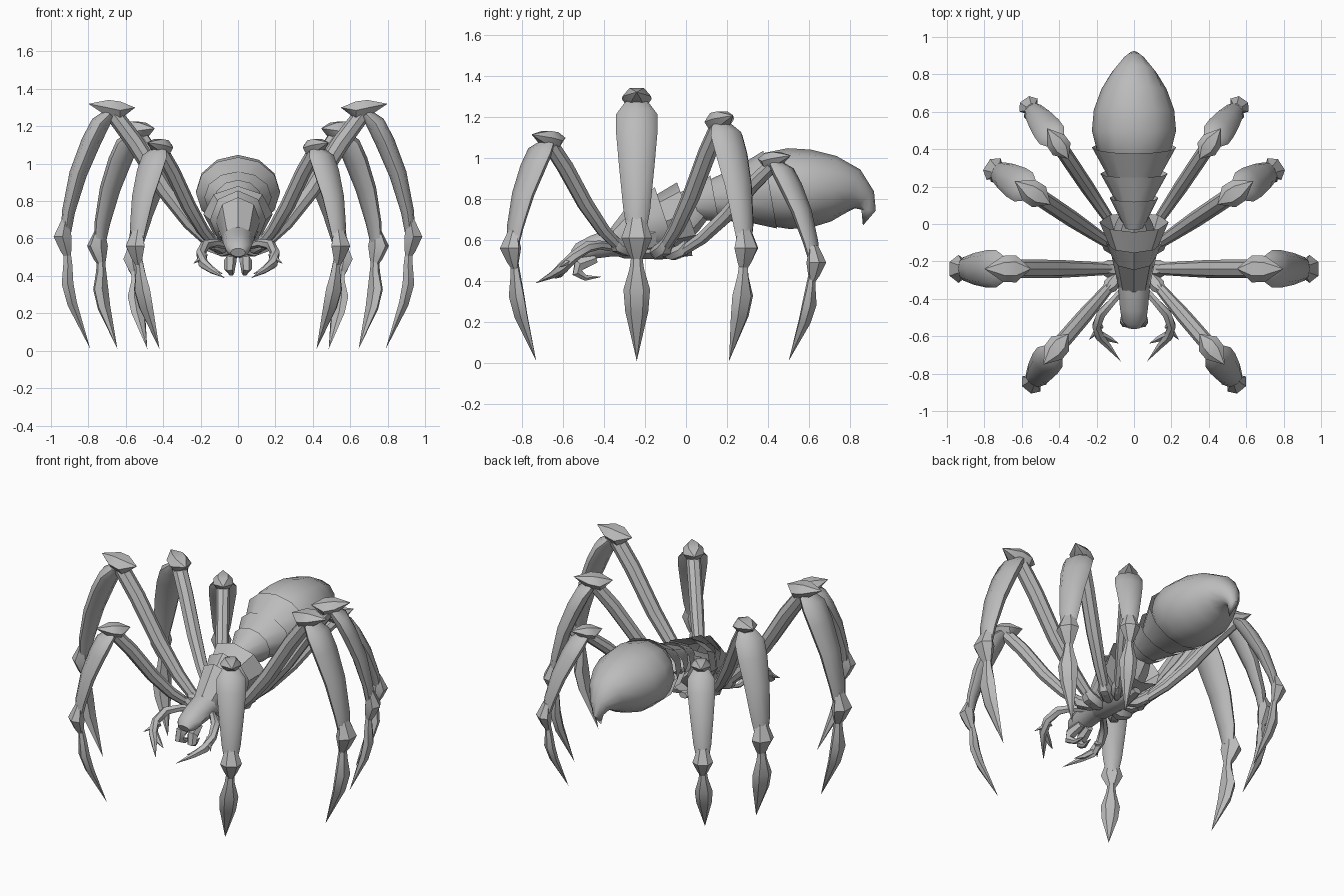
import bpy, bmesh, math
from mathutils import Vector as V

if "Cube" in bpy.data.objects:
    bpy.data.objects.remove(bpy.data.objects["Cube"])

grey = bpy.data.materials.new("chitin_grey")
grey.diffuse_color = (0.5, 0.5, 0.5, 1)
grey.use_nodes = True
grey.node_tree.nodes["Principled BSDF"].inputs["Base Color"].default_value = grey.diffuse_color
X, Z = V((1, 0, 0)), V((0, 0, 1))


def tube(name, stations, side=X, n=8, mirror=False, caps=True, sharp=42):
    """Loft elliptical rings; station = (point, half width, half thickness)."""
    pts = [V(s[0]) for s in stations]
    bm = bmesh.new()
    rings = []
    for i, (p, a, b) in enumerate(stations):
        t = (pts[min(i + 1, len(pts) - 1)] - pts[max(i - 1, 0)]).normalized()
        nrm = t.cross(side).normalized()
        s = nrm.cross(t)
        ring = []
        for k in range(n):
            w = 2 * math.pi * k / n
            ring.append(bm.verts.new(pts[i] + s * a * math.cos(w) + nrm * b * math.sin(w)))
        rings.append(ring)
    for r0, r1 in zip(rings, rings[1:]):
        for k in range(n):
            j = (k + 1) % n
            bm.faces.new((r0[k], r0[j], r1[j], r1[k]))
    if caps:
        bm.faces.new(rings[0])
        bm.faces.new(rings[-1])
    bmesh.ops.remove_doubles(bm, verts=bm.verts, dist=0.0005)
    bmesh.ops.recalc_face_normals(bm, faces=bm.faces)
    for f in bm.faces:
        f.smooth = True
    for e in bm.edges:
        e.smooth = e.calc_face_angle(0) < math.radians(sharp)
    me = bpy.data.meshes.new(name)
    bm.to_mesh(me)
    bm.free()
    me.materials.append(grey)
    ob = bpy.data.objects.new(name, me)
    bpy.context.collection.objects.link(ob)
    if mirror:
        ob.modifiers.new("mirror", 'MIRROR').use_clip = False
    return ob


def body(name, rows, **kw):
    """Body piece along y; row = (y, z centre, half width, half height)."""
    return tube(name, [((0, y, z), a, b) for y, z, a, b in rows], **kw)


def leg(label, hip, knee, ankle, tip, s):
    hip, knee, ankle, tip = V(hip), V(knee), V(ankle), V(tip)
    d = V((ankle.x - hip.x, ankle.y - hip.y, 0)).normalized()
    side = Z.cross(d)

    def at(p, out, up):
        return p + d * out * s + Z * up * s

    def part(name, rows, n=8):
        tube(label + name, [(p, a * s, b * s) for p, a, b in rows], side, n, True)

    # hip joint under the body
    inner = hip - d * 0.08
    part("_hip_joint", [(inner, .02, .02), (hip - d * .03, .045, .04),
                        (hip + d * .03 + Z * .02, .048, .042), (at(hip, .07, .07), .025, .025)], 6)
    # thigh, sagging a little
    part("_thigh", [(hip, .03, .03),
                    (at(hip.lerp(knee, .25), .01, -.04), .04, .04),
                    (at(hip.lerp(knee, .5), .01, -.045), .048, .046),
                    (at(hip.lerp(knee, .8), 0, -.02), .05, .048),
                    (at(knee, 0, -.02), .05, .045)])
    # knee cap with outward spur
    part("_knee_cap", [(at(knee, -.11, .02), 0, 0), (at(knee, -.03, .005), .072, .055),
                       (at(knee, .04, .02), .07, .048), (at(knee, .14, .04), 0, 0)], 6)
    # shin, bowed outwards
    bow = lambda t, o: at(knee.lerp(ankle, t), o, 0)
    part("_shin", [(bow(.02, .02), .06, .03), (bow(.1, .05), .1, .05),
                   (bow(.25, .06), .1, .052), (bow(.5, .06), .085, .047),
                   (bow(.8, .03), .065, .035), (bow(.96, 0), .045, .028)])
    # pointed ankle guard
    part("_ankle", [(at(ankle, -.01, .1), .04, .02), (at(ankle, .008, 0), .075, .055),
                    (at(ankle, -.01, -.07), .045, .035), (at(ankle, -.035, -.16), 0, 0)], 6)
    # blade-shaped foot
    claw = lambda t, o: at(ankle.lerp(tip, t), o, 0)
    part("_foot", [(claw(.12, 0), .025, .02), (claw(.25, .015), .035, .028),
                   (claw(.42, .04), .065, .036), (claw(.6, .04), .056, .03),
                   (tip, 0, 0)], 6)


leg("front_leg", (.11, -.31, .55), (.41, -.66, 1.08), (.545, -.85, .56), (.42, -.73, .01), .85)
leg("second_leg", (.11, -.24, .54), (.66, -.24, 1.28), (.93, -.24, .61), (.79, -.24, .01), 1)
leg("third_leg", (.11, -.12, .54), (.53, .16, 1.17), (.745, .29, .56), (.645, .21, .01), .92)
leg("rear_leg", (.09, -.04, .53), (.40, .42, .98), (.56, .63, .49), (.485, .5, .01), .8)

# abdomen with a hooked tail tip
body("abdomen", [(.32, .83, .13, .14), (.40, .845, .2, .18), (.50, .85, .225, .197),
                 (.61, .85, .215, .19), (.72, .85, .175, .16), (.81, .835, .12, .115),
                 (.87, .795, .06, .062), (.89, .745, .03, .035), (.862, .67, 0, 0)], n=12)
# flared rings leading into the abdomen
for i, rows in enumerate([
        [(-.02, .77, .05, .06), (.14, .80, .13, .115)],
        [(.09, .79, .08, .085), (.27, .82, .18, .14)],
        [(.21, .81, .115, .11), (.41, .845, .225, .192)]]):
    body(f"waist_ring_{i + 1}", rows, n=12, caps=False)

# thorax core and overlapping back plates
body("thorax", [(-.36, .58, .07, .05), (-.2, .62, .1, .09), (-.08, .66, .12, .11),
                (.0, .72, .1, .1), (.08, .78, .06, .07)])
for i, rows in enumerate([
        [(-.33, .60, .085, .07), (-.17, .69, .12, .15)],
        [(-.22, .66, .1, .11), (-.1, .70, .15, .165)],
        [(-.13, .68, .125, .13), (.01, .73, .185, .16)]]):
    body(f"back_plate_{i + 1}", rows, n=8, caps=False)
body("breast_plate", [(-.37, .55, .03, .02), (-.3, .54, .07, .035), (-.12, .535, .075, .035),
                      (.03, .54, .03, .02)], n=6)

# head, jaws and feelers
body("head", [(-.28, .60, .09, .085), (-.37, .585, .082, .07), (-.45, .565, .075, .06),
              (-.52, .54, .065, .048), (-.55, .525, .04, .025)], n=10)
tube("jaw", [((.03, -.44, .51), .025, .025), ((.042, -.52, .48), .034, .036),
             ((.045, -.53, .44), .03, .028), ((.035, -.49, .415), .016, .016),
             ((.02, -.41, .42), 0, 0)], n=6, mirror=True)
tube("feeler", [((.05, -.34, .56), .02, .02), ((.12, -.42, .575), .022, .022),
                ((.175, -.48, .565), .028, .028), ((.2, -.545, .52), .026, .026),
                ((.185, -.6, .465), .03, .026), ((.14, -.65, .43), .018, .018),
                ((.07, -.735, .388), 0, 0)], side=Z, n=6, mirror=True)
tube("feeler_spur", [((.18, -.54, .51), .022, .022), ((.205, -.58, .49), .014, .014),
                     ((.24, -.62, .465), 0, 0)], side=Z, n=5, mirror=True)
tube("feeler_pincer", [((.18, -.59, .47), .02, .02), ((.13, -.615, .43), .015, .015),
                       ((.08, -.64, .41), 0, 0)], side=Z, n=5, mirror=True)
